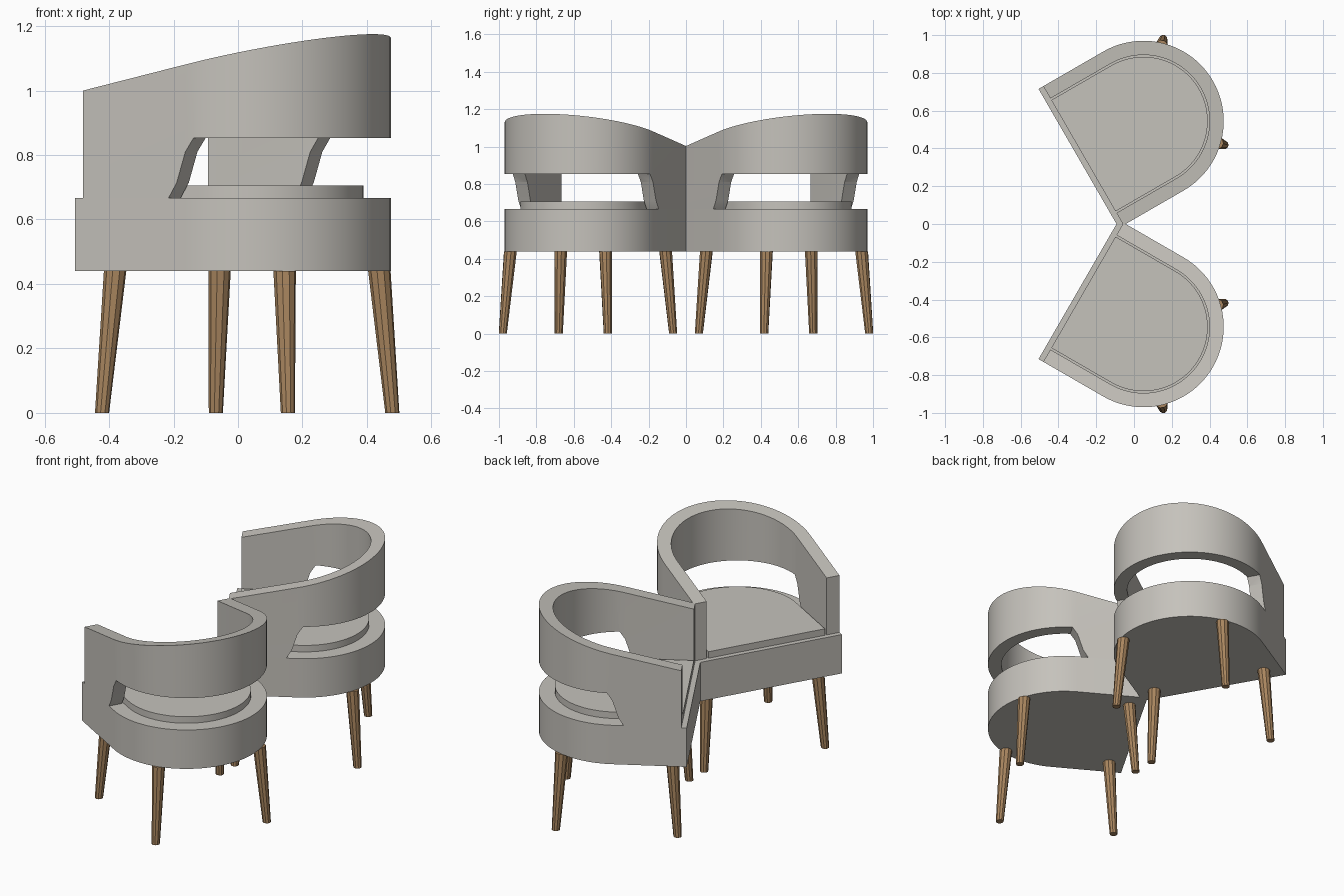
import bpy, bmesh, math
from mathutils import Matrix

if "Cube" in bpy.data.objects:
    bpy.data.objects.remove(bpy.data.objects["Cube"], do_unlink=True)


def material(name, rgb):
    m = bpy.data.materials.new(name)
    m.use_nodes = True
    m.diffuse_color = (*rgb, 1)
    bsdf = next(n for n in m.node_tree.nodes if n.type == 'BSDF_PRINCIPLED')
    bsdf.inputs["Base Color"].default_value = (*rgb, 1)
    bsdf.inputs["Roughness"].default_value = 0.8
    return m


FABRIC = material("warm grey fabric", (0.56, 0.54, 0.50))
WOOD = material("brown wood", (0.40, 0.24, 0.115))

# Chair frame: local +x runs from the seat front to the back, turned 30 degrees
PLACE = Matrix.Translation((0.05, 0.545, 0)) @ Matrix.Rotation(math.radians(30), 4, 'Z')
RADIUS, INNER, CUSHION = 0.425, 0.35, 0.34
BASE_FRONT, ARM_FRONT = -0.396, -0.367
BASE_BOTTOM, BASE_TOP = 0.44, 0.667
SEGMENTS = 40


def d_outline(radius, front):
    """Straight sides and a half-round back, seen from above."""
    arc = [(radius * math.sin(math.pi * i / SEGMENTS),
            -radius * math.cos(math.pi * i / SEGMENTS)) for i in range(SEGMENTS + 1)]
    return [(front, -radius)] + arc + [(front, radius)]


def make_object(name, bm, mat):
    bmesh.ops.recalc_face_normals(bm, faces=bm.faces)
    mesh = bpy.data.meshes.new(name)
    bm.to_mesh(mesh)
    bm.free()
    mesh.materials.append(mat)
    obj = bpy.data.objects.new(name, mesh)
    bpy.context.collection.objects.link(obj)
    return obj


def extrude_up(bm, offset):
    res = bmesh.ops.extrude_face_region(bm, geom=bm.faces[:])
    top = [g for g in res["geom"] if isinstance(g, bmesh.types.BMVert)]
    bmesh.ops.translate(bm, verts=top, vec=offset)
    return top


def prism(name, points, offset):
    bm = bmesh.new()
    bm.faces.new([bm.verts.new(p) for p in points])
    extrude_up(bm, offset)
    return make_object(name, bm, FABRIC)


def finish(obj, angle=28):
    """Turn the part into place, shade it and mirror it for the second chair."""
    obj.data.transform(PLACE)
    bpy.ops.object.select_all(action='DESELECT')
    obj.select_set(True)
    bpy.context.view_layer.objects.active = obj
    bpy.ops.object.shade_smooth_by_angle(angle=math.radians(angle))
    mir = obj.modifiers.new("second chair", 'MIRROR')
    mir.use_axis = (False, True, False)
    mir.use_mirror_merge = False


# Upholstered base and seat cushion
base = prism("seat_base", [(x, y, BASE_BOTTOM) for x, y in d_outline(RADIUS, BASE_FRONT)],
             (0, 0, BASE_TOP - BASE_BOTTOM))
finish(base)
cushion = prism("seat_cushion", [(x, y, BASE_TOP) for x, y in d_outline(CUSHION, ARM_FRONT)],
                (0, 0, 0.038))
finish(cushion)

# Wrap-around back: a U-shaped wall whose top slopes up toward the rear
bm = bmesh.new()
outer = [bm.verts.new((x, y, BASE_TOP)) for x, y in d_outline(RADIUS, ARM_FRONT)]
inner = [bm.verts.new((x, y, BASE_TOP)) for x, y in d_outline(INNER, ARM_FRONT)]
for i in range(len(outer) - 1):
    bm.faces.new((outer[i], outer[i + 1], inner[i + 1], inner[i]))
for v in extrude_up(bm, (0, 0, 0.3)):
    v.co.z = 1.0 + (v.co.x - ARM_FRONT) * 0.221
back = make_object("wrap_back", bm, FABRIC)

# Opening between the base and the back band
profile = [(-0.10, 0.60), (-0.061, 0.667), (-0.032, 0.714), (-0.001, 0.81),
           (0.028, 0.853), (0.60, 0.853), (0.60, 0.60)]
cutter = prism("opening_cutter", [(x, -0.6, z) for x, z in profile], (0, 1.2, 0))
cutter.hide_render = True
cut = back.modifiers.new("opening", 'BOOLEAN')
cut.operation, cut.solver, cut.object = 'DIFFERENCE', 'EXACT', cutter
bpy.context.view_layer.update()
cut_mesh = bpy.data.meshes.new_from_object(
    back.evaluated_get(bpy.context.evaluated_depsgraph_get()))
back.modifiers.clear()
back.data = cut_mesh
bpy.data.objects.remove(cutter, do_unlink=True)
finish(back)

# Tapered, splayed legs: top and foot centres in the chair frame
LEGS = {"front": ((-0.311, 0.324), (-0.341, 0.353)),
        "back": ((0.279, 0.294), (0.308, 0.324))}
SIDES = 10
for place, (top, foot) in LEGS.items():
    for side, s in (("left", -1), ("right", 1)):
        bm = bmesh.new()
        rings = []
        for (cx, cy), r, z in ((foot, 0.022, 0), (top, 0.035, BASE_BOTTOM)):
            rings.append([bm.verts.new((cx + r * math.cos(2 * math.pi * i / SIDES),
                                        s * cy + r * math.sin(2 * math.pi * i / SIDES), z))
                          for i in range(SIDES)])
        lo, hi = rings
        for i in range(SIDES):
            j = (i + 1) % SIDES
            bm.faces.new((lo[i], lo[j], hi[j], hi[i]))
        bm.faces.new(lo)
        bm.faces.new(hi)
        finish(make_object(f"{place}_{side}_leg", bm, WOOD))
